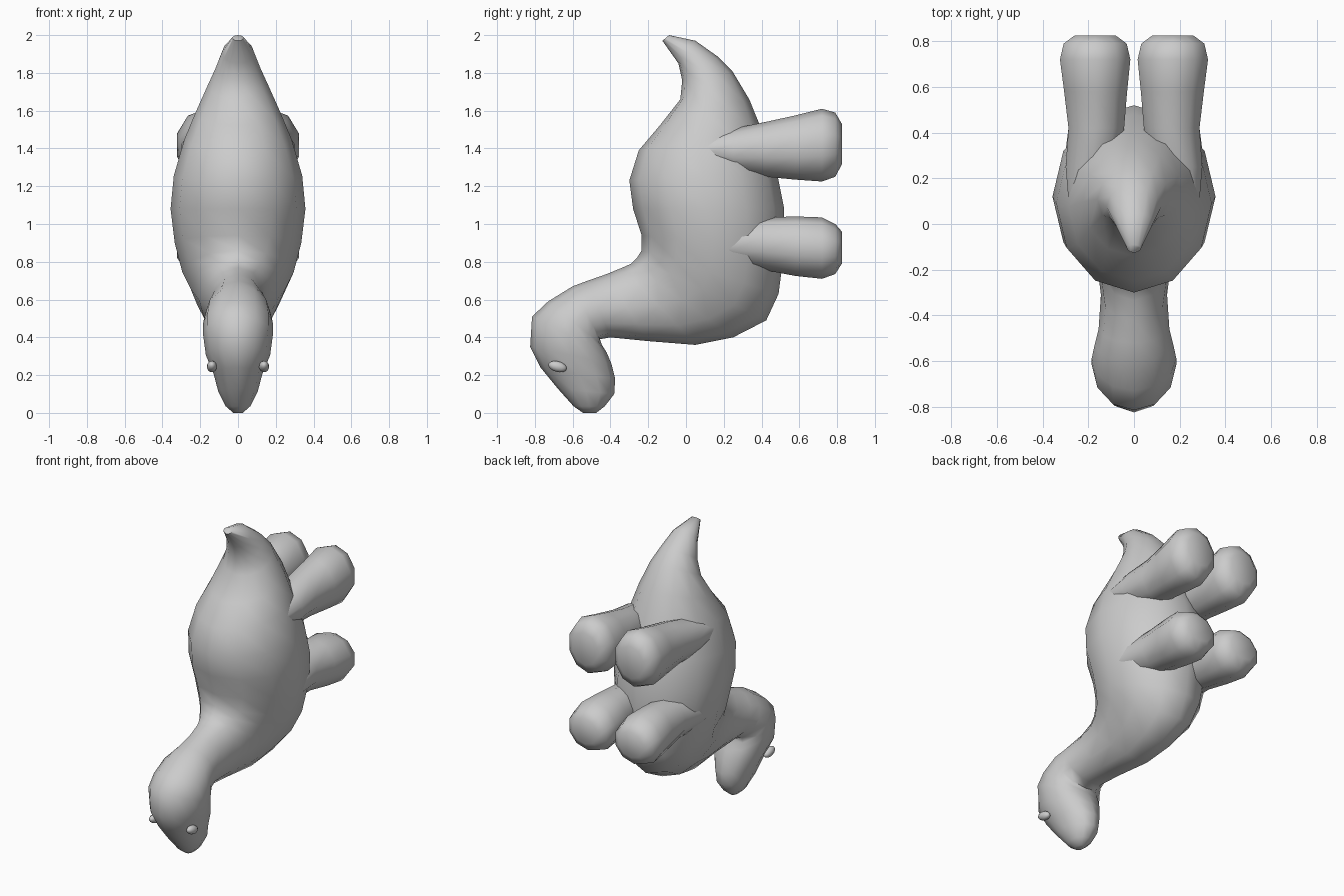
import bpy, bmesh, math
from mathutils import Vector


def loft(name, sections, sides, cx=None):
    """Skin elliptical rings; each section is (y1, z1, y2, z2, half_width[, x])."""
    bm = bmesh.new()
    rings = []
    for s in sections:
        y1, z1, y2, z2, w = s[:5]
        x0 = s[5] if len(s) > 5 else 0
        a, b = Vector((x0, y1, z1)), Vector((x0, y2, z2))
        mid, half = (a + b) / 2, (a - b) / 2
        ring = []
        for i in range(sides):
            t = 2 * math.pi * i / sides
            ring.append(bm.verts.new(mid + half * math.cos(t) + Vector((w * math.sin(t), 0, 0))))
        rings.append(ring)
    for r, q in zip(rings, rings[1:]):
        for i in range(sides):
            j = (i + 1) % sides
            bm.faces.new((r[i], r[j], q[j], q[i]))
    bm.faces.new(rings[0])
    bm.faces.new(rings[-1])
    bmesh.ops.recalc_face_normals(bm, faces=bm.faces)
    me = bpy.data.meshes.new(name)
    bm.to_mesh(me)
    bm.free()
    ob = bpy.data.objects.new(name, me)
    bpy.context.collection.objects.link(ob)
    smooth(ob)
    return ob


def smooth(ob):
    bpy.ops.object.select_all(action='DESELECT')
    ob.select_set(True)
    bpy.context.view_layer.objects.active = ob
    bpy.ops.object.shade_smooth_by_angle(angle=math.radians(65))


# Tail, torso, neck and head as one skin: back point, belly point, half width
loft("body", [
    (-.125, 1.97, -.09, 2.0, .03),
    (-.04, 1.85, .05, 1.97, .085),
    (-.02, 1.76, .17, 1.885, .12),
    (-.03, 1.66, .245, 1.81, .16),
    (-.14, 1.52, .335, 1.66, .225),
    (-.25, 1.39, .40, 1.50, .285),
    (-.30, 1.23, .48, 1.28, .34),
    (-.28, 1.08, .52, 1.08, .357),
    (-.235, .94, .52, .86, .335),
    (-.235, .86, .49, .63, .295),
    (-.26, .82, .425, .49, .25),
    (-.29, .79, .25, .40, .205),
    (-.335, .77, .05, .36, .165),
    (-.42, .735, -.20, .38, .145),
    (-.52, .70, -.40, .40, .155),
    (-.60, .67, -.455, .39, .172),
    (-.73, .59, -.445, .36, .185),
    (-.815, .51, -.42, .32, .185),
    (-.825, .35, -.395, .26, .17),
    (-.77, .24, -.375, .18, .13),
    (-.68, .13, -.38, .10, .105),
    (-.595, .035, -.43, .035, .065),
    (-.545, 0, -.475, 0, .025),
], 12)

# Legs: y, low z, high z, half width, centre x
hind = [(.10, 1.33, 1.45, .07, .22), (.25, 1.27, 1.505, .12, .185),
        (.42, 1.25, 1.54, .128, .165), (.58, 1.235, 1.575, .145, .168),
        (.72, 1.225, 1.61, .162, .17), (.79, 1.25, 1.59, .145, .17),
        (.825, 1.315, 1.53, .095, .17)]
fore = [(.10, .83, .96, .08, .235), (.25, .78, 1.01, .125, .19),
        (.42, .755, 1.035, .128, .165), (.58, .725, 1.04, .145, .168),
        (.72, .71, 1.035, .162, .17), (.79, .735, 1.00, .145, .17),
        (.825, .79, .96, .095, .17)]
for side, sx in (("left", 1), ("right", -1)):
    for part, rows in (("hind_leg", hind), ("front_leg", fore)):
        loft(f"{part}_{side}", [(y, lo, y, hi, w, x * sx) for y, lo, hi, w, x in rows], 10)

    # Eyes
    bpy.ops.mesh.primitive_uv_sphere_add(segments=12, ring_count=8, radius=1,
                                         location=(sx * .138, -.68, .245))
    eye = bpy.context.object
    eye.name = f"eye_{side}"
    eye.scale = (.027, .05, .028)
    eye.rotation_euler = (math.radians(-15), 0, 0)
    smooth(eye)
